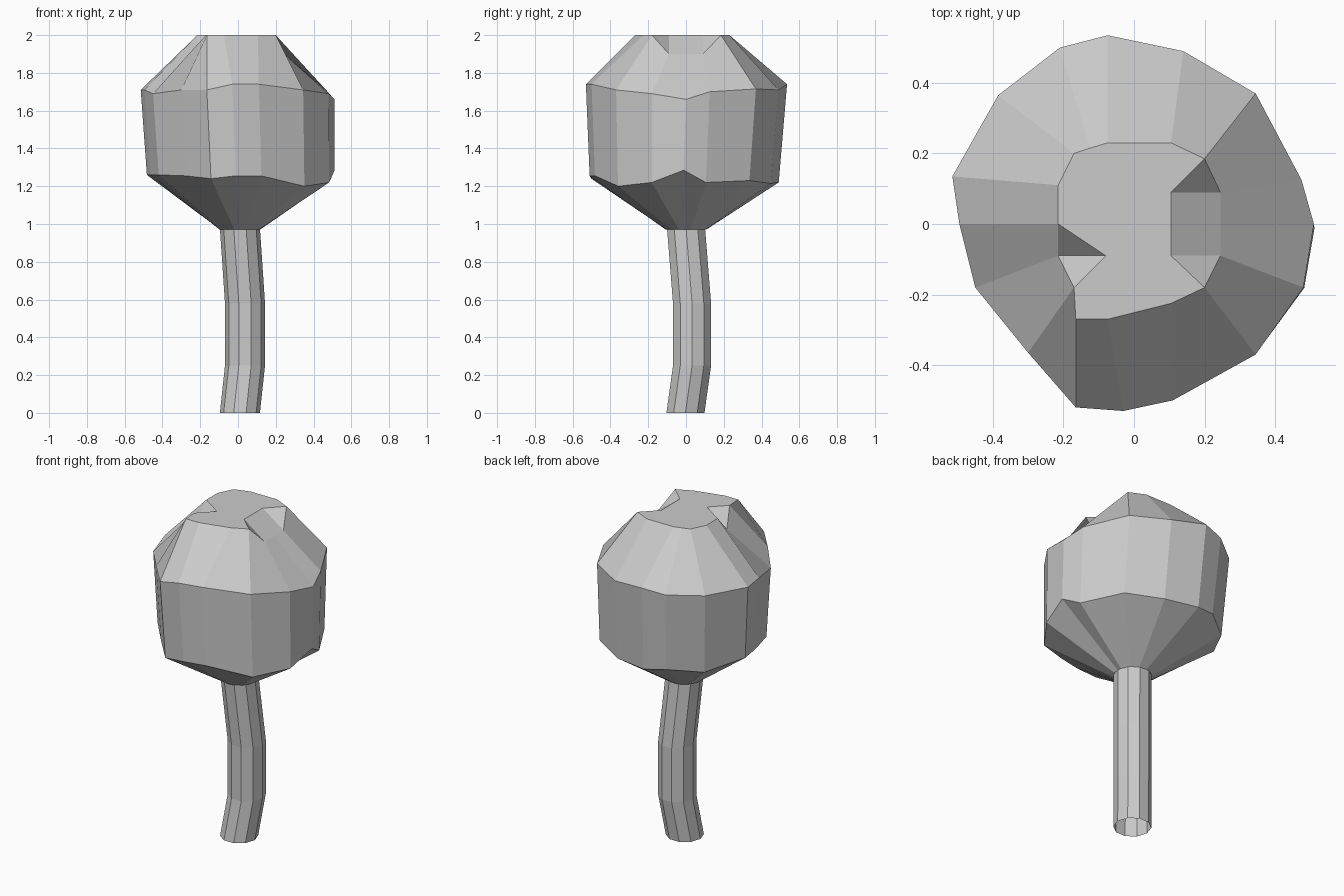
import bpy
from math import cos, sin, atan2, pi


def build(name, verts, faces):
    mesh = bpy.data.meshes.new(name)
    mesh.from_pydata(verts, [], faces)
    mesh.update()
    obj = bpy.data.objects.new(name, mesh)
    bpy.context.collection.objects.link(obj)
    return obj


def bands(rings, n):
    # quads joining successive counter-clockwise rings of n points
    return [(r * n + i, r * n + (i + 1) % n, (r + 1) * n + (i + 1) % n, (r + 1) * n + i)
            for r in range(rings - 1) for i in range(n)]


# Trunk: open, gently bowed ten-sided tube
N = 10
path = [(0.01, -0.003, 0), (0.037, 0.032, 0.25), (0.037, 0.032, 0.58), (0.01, 0, 0.98)]
trunk = [(x + 0.106 * cos(2 * pi * i / N), y + 0.106 * sin(2 * pi * i / N), z)
         for x, y, z in path for i in range(N)]
build("trunk", trunk, bands(len(path), N))

# Crown: irregular shoulder outline, seen from above, starting at the right
shoulder = [(0.51, 0, 1.66), (0.475, 0.125, 1.70), (0.345, 0.37, 1.715), (0.14, 0.49, 1.71),
            (-0.075, 0.535, 1.74), (-0.21, 0.5, 1.72), (-0.385, 0.365, 1.71),
            (-0.515, 0.135, 1.71), (-0.495, 0, 1.71), (-0.45, -0.18, 1.69),
            (-0.30, -0.365, 1.71), (-0.165, -0.52, 1.71), (-0.03, -0.53, 1.74),
            (0.11, -0.50, 1.74), (0.345, -0.37, 1.71), (0.48, -0.18, 1.69)]
belly_z = [1.285, 1.22, 1.23, 1.215, 1.22, 1.24, 1.22, 1.26,
           1.26, 1.26, 1.255, 1.24, 1.255, 1.255, 1.20, 1.22]
belly = [(x * 0.97 + 0.017, y * 0.94 - 0.012, z) for (x, y, _), z in zip(shoulder, belly_z)]
neck = [(0.01 + 0.107 * cos(a), 0.107 * sin(a), 0.97)
        for a in (atan2(y, x) for x, y, _ in belly)]

# Crown rim: flat at the top, dipping at the two notches
rim_xy = [(0.245, 0), (0.245, 0.09), (0.2, 0.185), (0.105, 0.23), (-0.075, 0.23),
          (-0.125, 0.215), (-0.17, 0.2), (-0.215, 0.11), (-0.215, 0), (-0.215, -0.09),
          (-0.17, -0.18), (-0.165, -0.27), (-0.075, -0.27), (0.105, -0.225),
          (0.2, -0.18), (0.245, -0.09)]
low = (15, 0, 1, 9)
rim = [(x, y, 1.9 if i in low else 2.0) for i, (x, y) in enumerate(rim_xy)]

n = 16
rings = [neck, belly, shoulder, rim]
verts = [p for ring in rings for p in ring]
faces = bands(len(rings), n)

# Notch inner corners and the flat cap
t, k = 3 * n, len(verts)
verts += [(0.105, 0.09, 2), (0.105, -0.09, 2), (-0.08, -0.09, 2)]
faces += [(t + 1, t + 2, k), (k + 1, t + 15, t, t + 1, k), (t + 14, t + 15, k + 1),
          (t + 8, t + 9, k + 2), (t + 9, t + 10, k + 2)]
faces.append([k] + [t + i for i in range(2, 9)] + [k + 2]
             + [t + i for i in range(10, 15)] + [k + 1])
build("crown", verts, faces)
